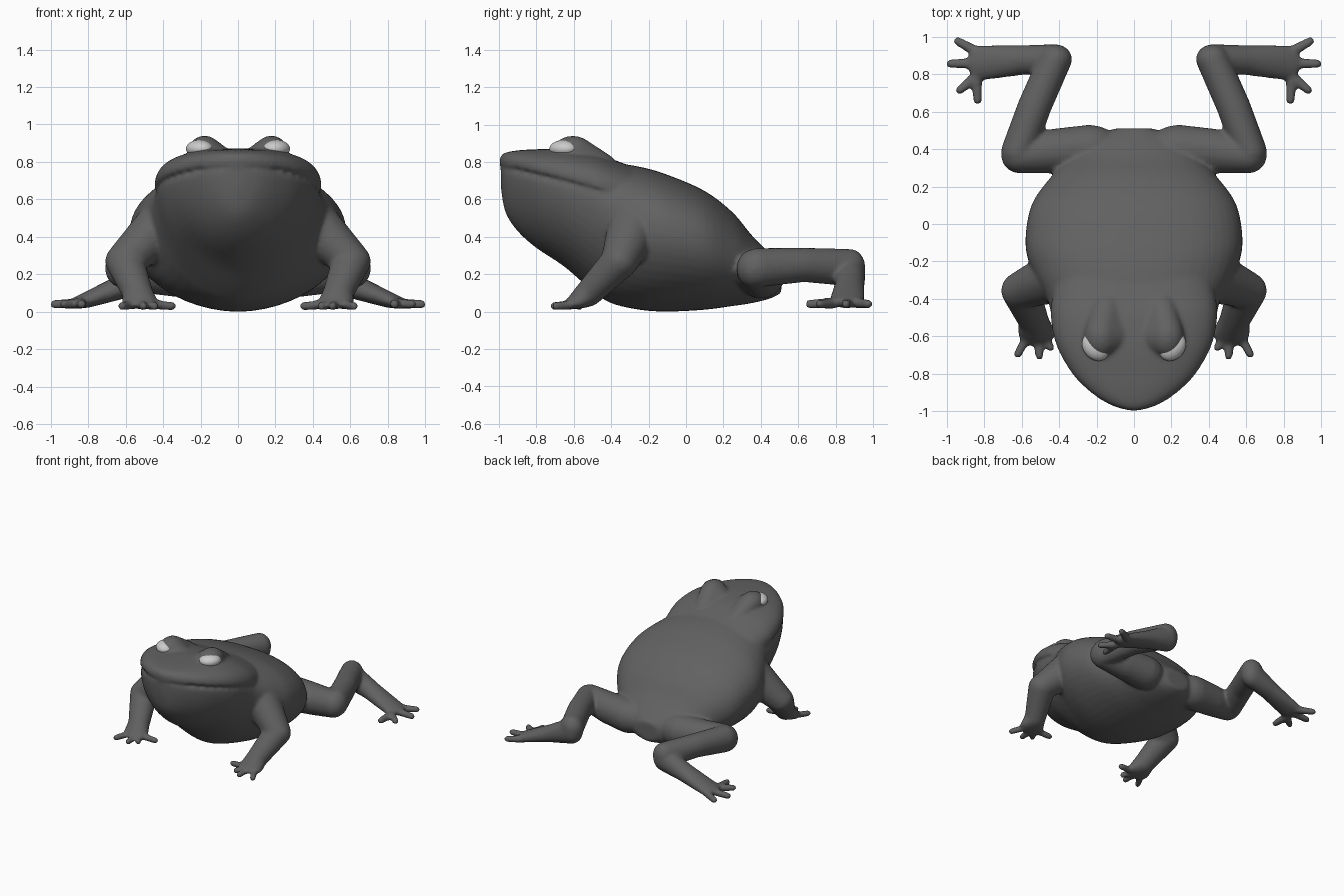
import bpy, bmesh, math
from mathutils import Matrix

if "Cube" in bpy.data.objects:
    bpy.data.objects.remove(bpy.data.objects["Cube"])

skin = bmesh.new()


def spline(rows, steps=4):
    """Catmull-Rom through rows of numbers."""
    out = []
    for i in range(len(rows) - 1):
        p0, p1, p2, p3 = (rows[max(0, min(len(rows) - 1, i + k))] for k in (-1, 0, 1, 2))
        for s in range(steps):
            t = s / steps
            out.append([0.5 * (2 * b + (c - a) * t + (2 * a - 5 * b + 4 * c - d) * t * t
                               + (3 * b - a - 3 * c + d) * t ** 3)
                        for a, b, c, d in zip(p0, p1, p2, p3)])
    return out + [list(rows[-1])]


def loft(rows, p_top, p_bot, n=48):
    """Closed skin through upright sections: y, half width, widest z, top z, bottom z."""
    rings = []
    for y, w, zw, zt, zb in spline(rows):
        ring = []
        for k in range(n):
            a = 2 * math.pi * k / n
            c, s = math.cos(a), math.sin(a)
            p = p_top if s >= 0 else p_bot
            x = w * math.copysign(abs(c) ** (2 / p), c)
            h = abs(s) ** (2 / p)
            z = zw + (zt - zw) * h if s >= 0 else zw - (zw - zb) * h
            ring.append(skin.verts.new((x, y, z)))
        rings.append(ring)
    for a, b in zip(rings, rings[1:]):
        for k in range(n):
            j = (k + 1) % n
            skin.faces.new((a[k], a[j], b[j], b[k]))
    skin.faces.new(rings[0][::-1])
    skin.faces.new(rings[-1])


def ball_points(c, r):
    r = r if isinstance(r, tuple) else (r, r, r)
    pts = []
    for i in range(13):
        t = math.pi * i / 12
        for k in range(20 if 0 < i < 12 else 1):
            a = 2 * math.pi * k / 20
            pts.append((c[0] + r[0] * math.sin(t) * math.cos(a),
                        c[1] + r[1] * math.sin(t) * math.sin(a),
                        c[2] + r[2] * math.cos(t)))
    return pts


def bone(*balls):
    """Hull around ellipsoids, on both sides of the animal."""
    for side in (1, -1):
        bm = bmesh.new()
        for c, r in balls:
            for x, y, z in ball_points(c, r):
                bm.verts.new((side * x, y, z))
        bmesh.ops.convex_hull(bm, input=bm.verts)
        bmesh.ops.delete(bm, geom=[v for v in bm.verts if not v.link_faces], context='VERTS')
        bmesh.ops.recalc_face_normals(bm, faces=bm.faces)
        me = bpy.data.meshes.new("tmp")
        bm.to_mesh(me)
        bm.free()
        skin.from_mesh(me)
        bpy.data.meshes.remove(me)


def limb(*balls):
    for a, b in zip(balls, balls[1:]):
        bone(a, b)


# torso with throat and lower jaw
loft([(-.99, .03, .745, .775, .66), (-.965, .122, .735, .78, .53), (-.90, .224, .725, .77, .43),
      (-.80, .322, .70, .76, .34), (-.65, .405, .66, .76, .24), (-.50, .438, .60, .79, .11),
      (-.40, .465, .52, .795, .045), (-.25, .545, .44, .775, .01), (-.10, .58, .41, .732, 0),
      (.10, .548, .36, .645, .01), (.25, .445, .29, .53, .03), (.35, .35, .24, .41, .045),
      (.45, .25, .20, .31, .07), (.51, .10, .18, .25, .10)], 2.3, 1.9)

# upper head, overhanging the jaw as a lip
loft([(-.995, .03, .79, .83, .775), (-.965, .128, .785, .85, .765), (-.90, .23, .775, .862, .755),
      (-.80, .33, .75, .868, .73), (-.65, .414, .715, .87, .69), (-.50, .445, .675, .85, .64),
      (-.38, .435, .64, .81, .60), (-.25, .40, .60, .76, .57)], 2.5, 2)

# brow bumps above the eyes, sloping inward and back
bone(((.178, -.605, .855), (.09, .11, .085)), ((.15, -.47, .80), (.08, .09, .05)),
     ((.10, -.60, .82), (.08, .09, .06)))

# front legs
limb(((.42, -.28, .45), (.13, .14, .14)), ((.605, -.355, .27), (.105, .10, .095)),
     ((.535, -.52, .10), (.082, .073, .073)), ((.52, -.585, .04), (.10, .07, .025)))
for tip in [(.35, -.57), (.445, -.66), (.505, -.705), (.62, -.695)]:
    limb(((.52 + (tip[0] - .52) * .4, -.58, .04), .026), ((*tip, .03), .023))

# hind legs
limb(((.24, .40, .20), (.17, .13, .13)), ((.42, .39, .21), (.12, .12, .12)),
     ((.61, .365, .23), (.10, .095, .105)))
limb(((.62, .385, .235), (.09, .09, .105)), ((.53, .63, .25), (.09, .09, .092)),
     ((.42, .88, .235), (.09, .08, .10)))
limb(((.42, .88, .21), (.085, .08, .10)), ((.60, .875, .14), (.08, .08, .065)),
     ((.82, .86, .055), (.07, .095, .035)))
for tip in [(.94, .975), (.98, .855), (.93, .715), (.835, .66)]:
    limb(((.84, .86 + (tip[1] - .855) * .5, .045), .03), ((*tip, .04), .024))

# fuse everything into one smooth skin
bmesh.ops.recalc_face_normals(skin, faces=skin.faces)
mesh = bpy.data.meshes.new("frog_skin")
skin.to_mesh(mesh)
skin.free()
body = bpy.data.objects.new("frog_skin", mesh)
bpy.context.collection.objects.link(body)
grey = bpy.data.materials.new("dark_skin")
grey.diffuse_color = (.12, .12, .12, 1)
grey.use_nodes = True
grey.node_tree.nodes["Principled BSDF"].inputs["Base Color"].default_value = grey.diffuse_color
mesh.materials.append(grey)
fuse = body.modifiers.new("fuse", 'REMESH')
fuse.mode = 'VOXEL'
fuse.voxel_size = .012
fuse.use_smooth_shade = True
relax = body.modifiers.new("relax", 'SMOOTH')
relax.factor = .5
relax.iterations = 7

# eyeballs
white = bpy.data.materials.new("eye_grey")
white.diffuse_color = (.6, .6, .6, 1)
white.use_nodes = True
white.node_tree.nodes["Principled BSDF"].inputs["Base Color"].default_value = white.diffuse_color
for side, name in ((1, "eye_left"), (-1, "eye_right")):
    bm = bmesh.new()
    m = (Matrix.Translation((side * .205, -.655, .87)) @ Matrix.Rotation(side * math.radians(50), 4, 'Z')
         @ Matrix.Diagonal((.082, .066, .047, 1)))
    bmesh.ops.create_uvsphere(bm, u_segments=32, v_segments=16, radius=1, matrix=m)
    for f in bm.faces:
        f.smooth = True
    me = bpy.data.meshes.new(name)
    bm.to_mesh(me)
    bm.free()
    me.materials.append(white)
    bpy.context.collection.objects.link(bpy.data.objects.new(name, me))
